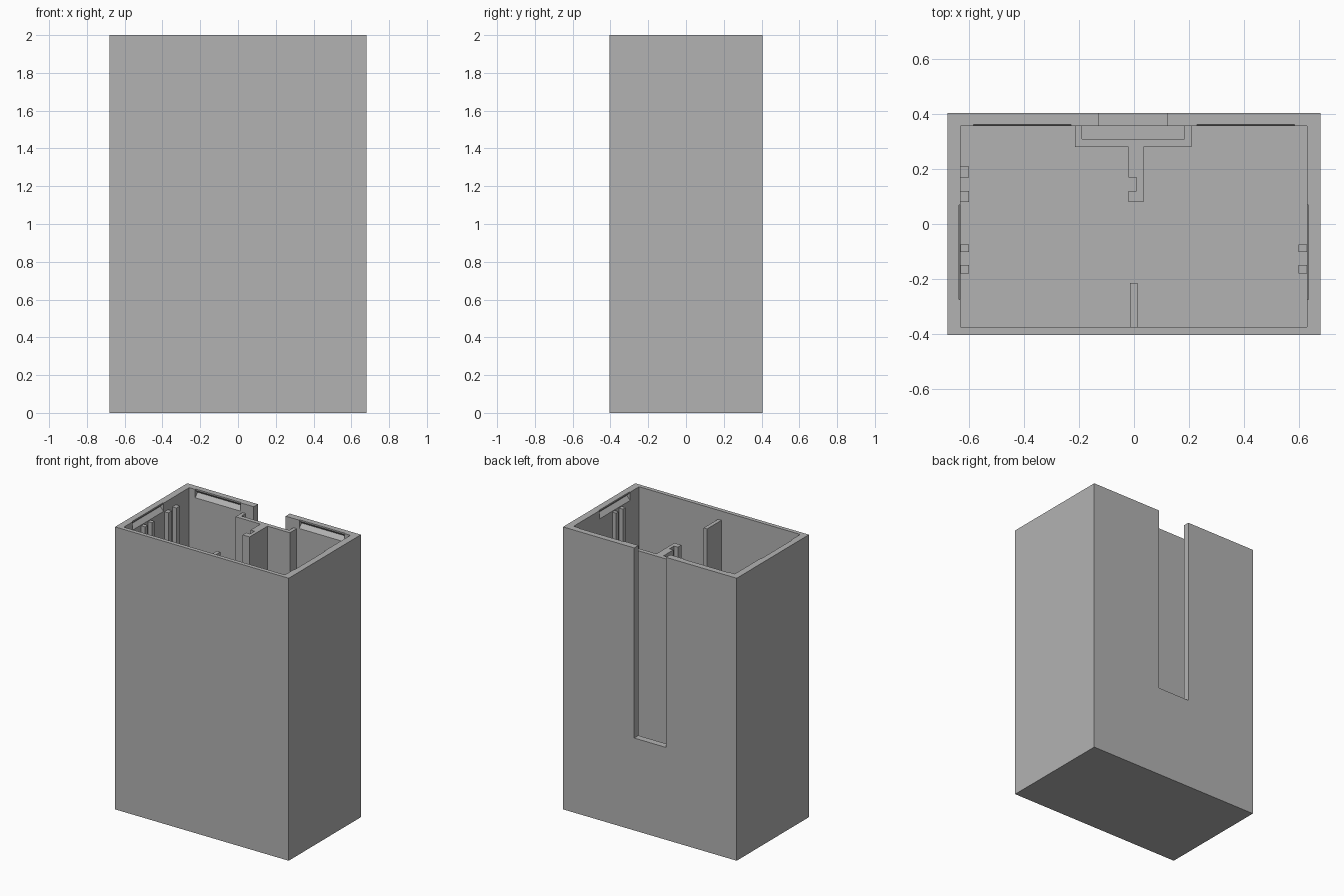
import bpy
import bmesh

cube = bpy.data.objects.get("Cube")
if cube:
    bpy.data.objects.remove(cube, do_unlink=True)

grey = bpy.data.materials.new("plain grey")
grey.use_nodes = True
COLOUR = (0.45, 0.45, 0.45, 1)
grey.diffuse_color = COLOUR
grey.node_tree.nodes["Principled BSDF"].inputs["Base Color"].default_value = COLOUR

FLOOR = 0.047                      # floor thickness
RIB_TOP = 1.935                    # height of everything inside
X0, X1, Y0, Y1 = -0.632, 0.63, -0.375, 0.357   # inner cavity


def prism(name, points, offset):
    """Extrude a closed 3D outline along an offset."""
    bm = bmesh.new()
    face = bm.faces.new([bm.verts.new(p) for p in points])
    new = bmesh.ops.extrude_face_region(bm, geom=[face])["geom"]
    verts = [g for g in new if isinstance(g, bmesh.types.BMVert)]
    bmesh.ops.translate(bm, verts=verts, vec=offset)
    bmesh.ops.recalc_face_normals(bm, faces=bm.faces)
    mesh = bpy.data.meshes.new(name)
    bm.to_mesh(mesh)
    bm.free()
    mesh.materials.append(grey)
    obj = bpy.data.objects.new(name, mesh)
    bpy.context.collection.objects.link(obj)
    return obj


def plan(name, outline, z0, z1):
    return prism(name, [(x, y, z0) for x, y in outline], (0, 0, z1 - z0))


def box(name, x0, x1, y0, y1, z0, z1):
    return plan(name, [(x0, y0), (x1, y0), (x1, y1), (x0, y1)], z0, z1)


def cut(target, cutter):
    cutter.hide_render = True
    mod = target.modifiers.new("cut", "BOOLEAN")
    mod.operation = "DIFFERENCE"
    mod.solver = "EXACT"
    mod.object = cutter
    bpy.context.view_layer.objects.active = target
    bpy.ops.object.modifier_apply(modifier=mod.name)
    bpy.data.objects.remove(cutter, do_unlink=True)


# Open-topped case with a long slot in the back wall
case = box("case", -0.68, 0.68, -0.404, 0.404, 0, 2)
cut(case, box("cavity", X0, X1, Y0, Y1, FLOOR, 2.1))
cut(case, box("back_slot", -0.127, 0.123, 0.34, 0.45, 0.654, 2.1))

# Snap grooves just below the rim, as (depth into wall, height)
groove = [(-0.01, 1.93), (0.026, 1.97), (0.006, 1.99), (0.006, 2.01), (-0.01, 2.01)]
for start in (-0.585, 0.23):
    cut(case, prism("back_groove", [(start, Y1 + d, z) for d, z in groove], (0.355, 0, 0)))
for wall, side in ((X0, -1), (X1, 1)):
    cut(case, prism("side_groove", [(wall + side * d, -0.275, z) for d, z in groove],
                    (0, 0.345, 0)))

# T-shaped channel behind the slot, with a notched stem
channel = [(-0.215, 0.362), (-0.215, 0.28), (-0.02, 0.28), (-0.02, 0.17),
           (0.01, 0.17), (0.01, 0.12), (-0.02, 0.12), (-0.02, 0.08),
           (0.035, 0.08), (0.035, 0.28), (0.21, 0.28), (0.21, 0.362),
           (0.185, 0.362), (0.185, 0.31), (-0.19, 0.31), (-0.19, 0.362)]
plan("slot_channel", channel, FLOOR - 0.005, RIB_TOP)

# Divider on the front wall
box("front_divider", -0.015, 0.012, Y0 - 0.005, -0.215, FLOOR - 0.005, RIB_TOP)

# Guide ribs in pairs on the side walls
for i, (y0, y1) in enumerate(((-0.18, -0.15), (-0.103, -0.075), (0.08, 0.12), (0.17, 0.21))):
    box(f"right_rib_{i + 1}", X0 - 0.005, -0.602, y0, y1, FLOOR - 0.005, RIB_TOP)
    if i < 2:
        box(f"left_rib_{i + 1}", 0.6, X1 + 0.005, y0, y1, FLOOR - 0.005, RIB_TOP)
